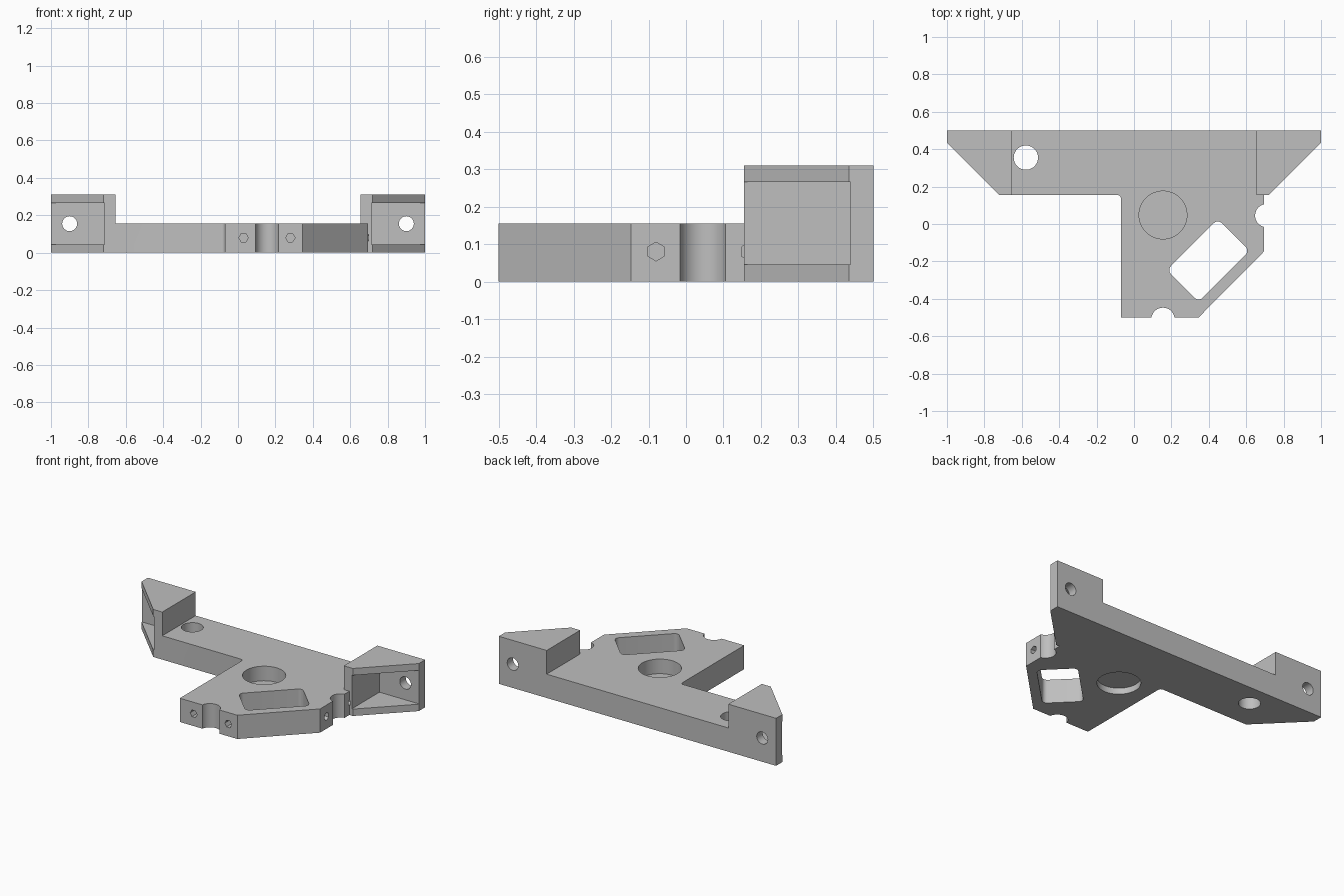
import bpy, bmesh, math
from mathutils import Matrix, Vector

if "Cube" in bpy.data.objects:
    bpy.data.objects.remove(bpy.data.objects["Cube"])

grey = bpy.data.materials.new("plain grey")
grey.diffuse_color = (0.52, 0.52, 0.52, 1)
grey.use_nodes = True
grey.node_tree.nodes["Principled BSDF"].inputs["Base Color"].default_value = grey.diffuse_color


def prism(name, pts, z0, z1, matrix=None):
    """Extrude a counter-clockwise outline from z0 to z1."""
    bm = bmesh.new()
    low = [bm.verts.new((x, y, z0)) for x, y in pts]
    high = [bm.verts.new((x, y, z1)) for x, y in pts]
    n = len(pts)
    bm.faces.new(low[::-1])
    bm.faces.new(high)
    for i in range(n):
        j = (i + 1) % n
        bm.faces.new((low[i], low[j], high[j], high[i]))
    if matrix:
        bm.transform(matrix)
    bmesh.ops.recalc_face_normals(bm, faces=bm.faces)
    me = bpy.data.meshes.new(name)
    bm.to_mesh(me)
    bm.free()
    me.materials.append(grey)
    ob = bpy.data.objects.new(name, me)
    bpy.context.collection.objects.link(ob)
    return ob


def arc(cx, cy, r, a0, a1, n):
    return [(cx + r * math.cos(math.radians(a0 + (a1 - a0) * i / n)),
             cy + r * math.sin(math.radians(a0 + (a1 - a0) * i / n))) for i in range(n + 1)]


def circle(cx, cy, r, n=48, start=0):
    return arc(cx, cy, r, start, start + 360, n)[:-1]


def box(x0, x1, y0, y1):
    return [(x0, y0), (x1, y0), (x1, y1), (x0, y1)]


def combine(target, tool, operation):
    mod = target.modifiers.new("join", 'BOOLEAN')
    mod.operation = operation
    mod.solver = 'EXACT'
    mod.object = tool
    bpy.context.view_layer.objects.active = target
    bpy.ops.object.modifier_apply(modifier=mod.name)
    bpy.data.objects.remove(tool)


T = 0.155    # plate thickness
H = 0.31     # end block height
TO_Y = Matrix.Rotation(math.radians(90), 4, 'X')   # local (x, y, z) -> (x, -z, y)

# flat plate with a filleted inner corner
outline = [(-1, 0.5), (-1, 0.435), (-0.72, T), (-0.09, T)]
outline += arc(-0.09, T - 0.02, 0.02, 90, 0, 6)[1:]
outline += [(-0.07, -0.5), (0.345, -0.5), (0.695, -0.147), (0.695, T),
            (0.72, T), (1, 0.435), (1, 0.5)]
bracket = prism("bracket", outline, 0, T)

# raised end blocks, each with a hollow and a bolt hole
for s in (-1, 1):
    block = prism("end_block", [(s * x, y) for x, y in
                  [(0.655, T), (0.72, T), (1, 0.435), (1, 0.5), (0.655, 0.5)]], T, H)
    combine(bracket, block, 'UNION')
    hollow = prism("hollow", box(*sorted((s * 0.713, s * 1.2)), 0.1, 0.439), 0.045, 0.265)
    combine(bracket, hollow, 'DIFFERENCE')
    bolt = prism("bolt_hole", circle(s * 0.9, T, 0.04, 32), -0.6, -0.4, TO_Y)
    combine(bracket, bolt, 'DIFFERENCE')

# through holes, edge notches and the round recess on both faces
for x, y, r, z0, z1 in [(-0.578, 0.355, 0.065, -0.1, 0.4),
                        (0.155, -0.51, 0.0625, -0.1, 0.4),
                        (0.71, 0.045, 0.0625, -0.1, 0.4),
                        (0.155, 0.048, 0.128, 0.06, 0.4),
                        (0.155, 0.048, 0.128, -0.1, 0.04)]:
    combine(bracket, prism("round_cut", circle(x, y, r), z0, z1), 'DIFFERENCE')

# diagonal rounded window
L, S, R = 0.1925 - 0.03, 0.12 - 0.03, 0.03
window = []
for cx, cy, a in [(L, S, 0), (-L, S, 90), (-L, -S, 180), (L, -S, 270)]:
    window += arc(cx, cy, R, a, a + 90, 6)
turn = Matrix.Translation((0.397, -0.195, 0)) @ Matrix.Rotation(math.radians(45), 4, 'Z')
combine(bracket, prism("window_cut", window, -0.1, 0.4, turn), 'DIFFERENCE')

# hexagonal screw holes either side of each notch
for d in (-0.125, 0.125):
    front = prism("hex_cut", circle(0.155 + d, 0.08, 0.025, 6), 0.38, 0.6, TO_Y)
    combine(bracket, front, 'DIFFERENCE')
    place = Matrix.Translation((0, 0.045 + d, 0.08)) @ Matrix.Rotation(math.radians(90), 4, 'Y')
    side = prism("hex_cut", circle(0, 0, 0.025, 6), 0.58, 0.698, place)
    combine(bracket, side, 'DIFFERENCE')

bpy.ops.object.select_all(action='DESELECT')
bracket.select_set(True)
bpy.context.view_layer.objects.active = bracket
bpy.ops.object.shade_smooth_by_angle(angle=math.radians(30))
